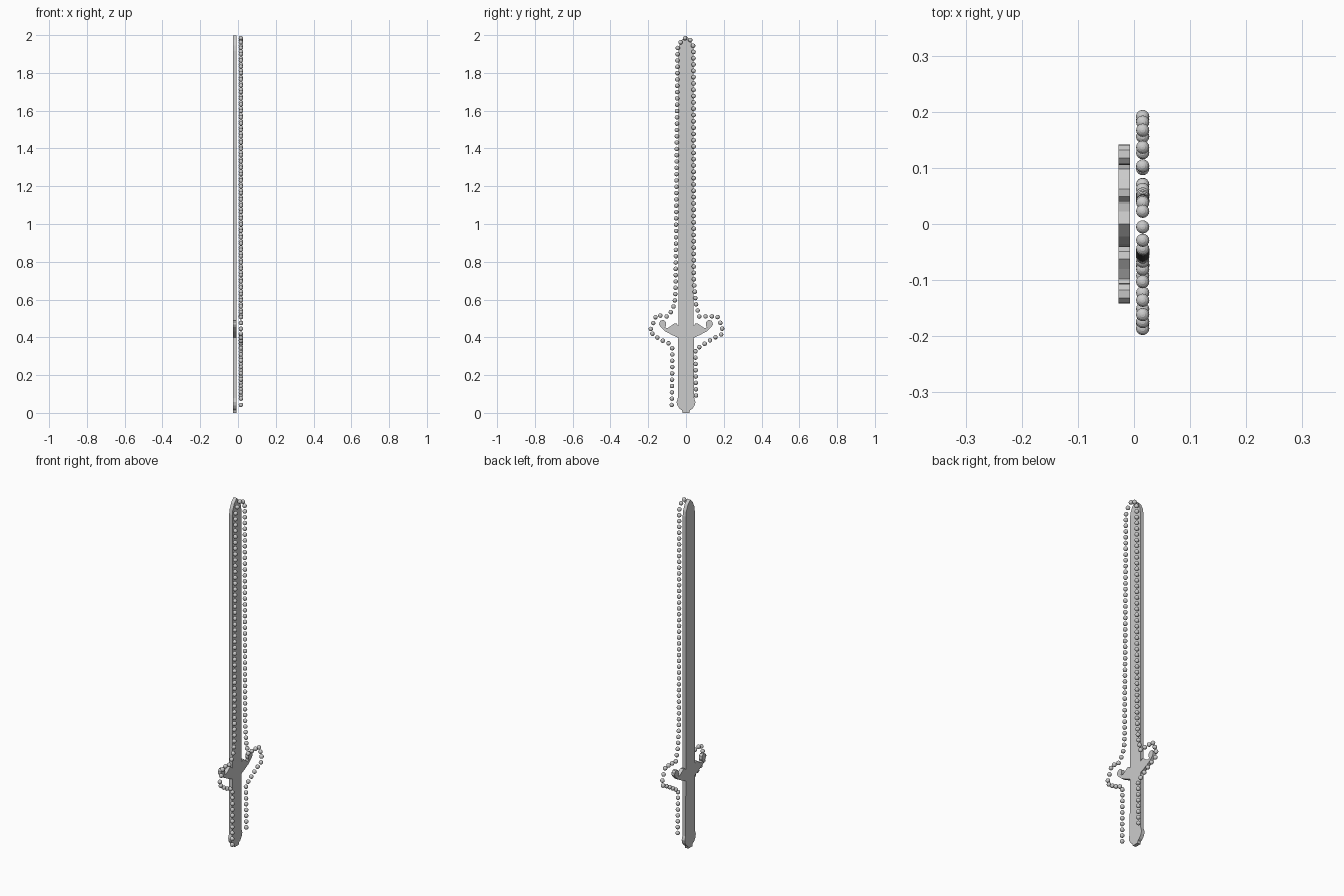
import bpy, bmesh
from mathutils import Vector

if "Cube" in bpy.data.objects:
    bpy.data.objects.remove(bpy.data.objects["Cube"])


def link(name, mesh):
    obj = bpy.data.objects.new(name, mesh)
    bpy.context.collection.objects.link(obj)
    return obj


def plate(name, outline, x0=-0.0275, x1=-0.0075):
    """Extrude a closed (y, z) outline along x."""
    bm = bmesh.new()
    face = bm.faces.new([bm.verts.new((x0, y, z)) for y, z in outline])
    ext = bmesh.ops.extrude_face_region(bm, geom=[face])
    moved = [v for v in ext["geom"] if isinstance(v, bmesh.types.BMVert)]
    bmesh.ops.translate(bm, verts=moved, vec=(x1 - x0, 0, 0))
    bmesh.ops.recalc_face_normals(bm, faces=bm.faces)
    mesh = bpy.data.meshes.new(name)
    bm.to_mesh(mesh)
    bm.free()
    return link(name, mesh)


# Flat sword: half outline from pommel up to blade tip, mirrored across y = 0
half = [(0.018, 0.0), (0.022, 0.014), (0.034, 0.022), (0.046, 0.04), (0.05, 0.058),
        (0.043, 0.08), (0.041, 0.398),
        # guard arm with curled, rounded end
        (0.075, 0.413), (0.11, 0.432), (0.135, 0.455), (0.142, 0.467), (0.141, 0.48),
        (0.132, 0.49), (0.118, 0.491), (0.107, 0.482), (0.105, 0.466), (0.111, 0.452),
        (0.098, 0.449), (0.08, 0.46), (0.062, 0.474), (0.049, 0.472), (0.041, 0.462),
        # blade
        (0.041, 1.915), (0.036, 1.945), (0.022, 1.975)]
outline = half + [(0.0, 1.997)] + [(-y, z) for y, z in reversed(half)]
plate("sword", outline)

# Path of the beads around the sword
path = [(0.053, 0.092), (0.05, 0.335), (0.105, 0.37), (0.15, 0.398), (0.19, 0.417),
        (0.192, 0.455), (0.165, 0.512), (0.07, 0.51), (0.052, 0.58), (0.042, 0.7),
        (0.04, 1.94), (0.022, 1.975), (0.0, 1.988), (-0.025, 1.97), (-0.045, 1.93),
        (-0.055, 0.65), (-0.06, 0.58), (-0.075, 0.54), (-0.1, 0.51), (-0.157, 0.518),
        (-0.192, 0.43), (-0.14, 0.39), (-0.085, 0.365), (-0.072, 0.34), (-0.075, 0.042)]

# One shared bead mesh
bm = bmesh.new()
bmesh.ops.create_uvsphere(bm, u_segments=16, v_segments=8, radius=0.0118)
bead_mesh = bpy.data.meshes.new("bead")
bm.to_mesh(bead_mesh)
bm.free()

# Space the beads evenly along the path
pts = [Vector(p) for p in path]
lengths = [(b - a).length for a, b in zip(pts, pts[1:])]
count = round(sum(lengths) / 0.0335)
step = sum(lengths) / count
seg, start = 0, 0.0
for i in range(count + 1):
    d = i * step
    while seg < len(lengths) - 1 and d > start + lengths[seg]:
        start += lengths[seg]
        seg += 1
    p = pts[seg].lerp(pts[seg + 1], min(1.0, (d - start) / lengths[seg]))
    link(f"bead_{i:03d}", bead_mesh).location = (0.0155, p.x, p.y)
